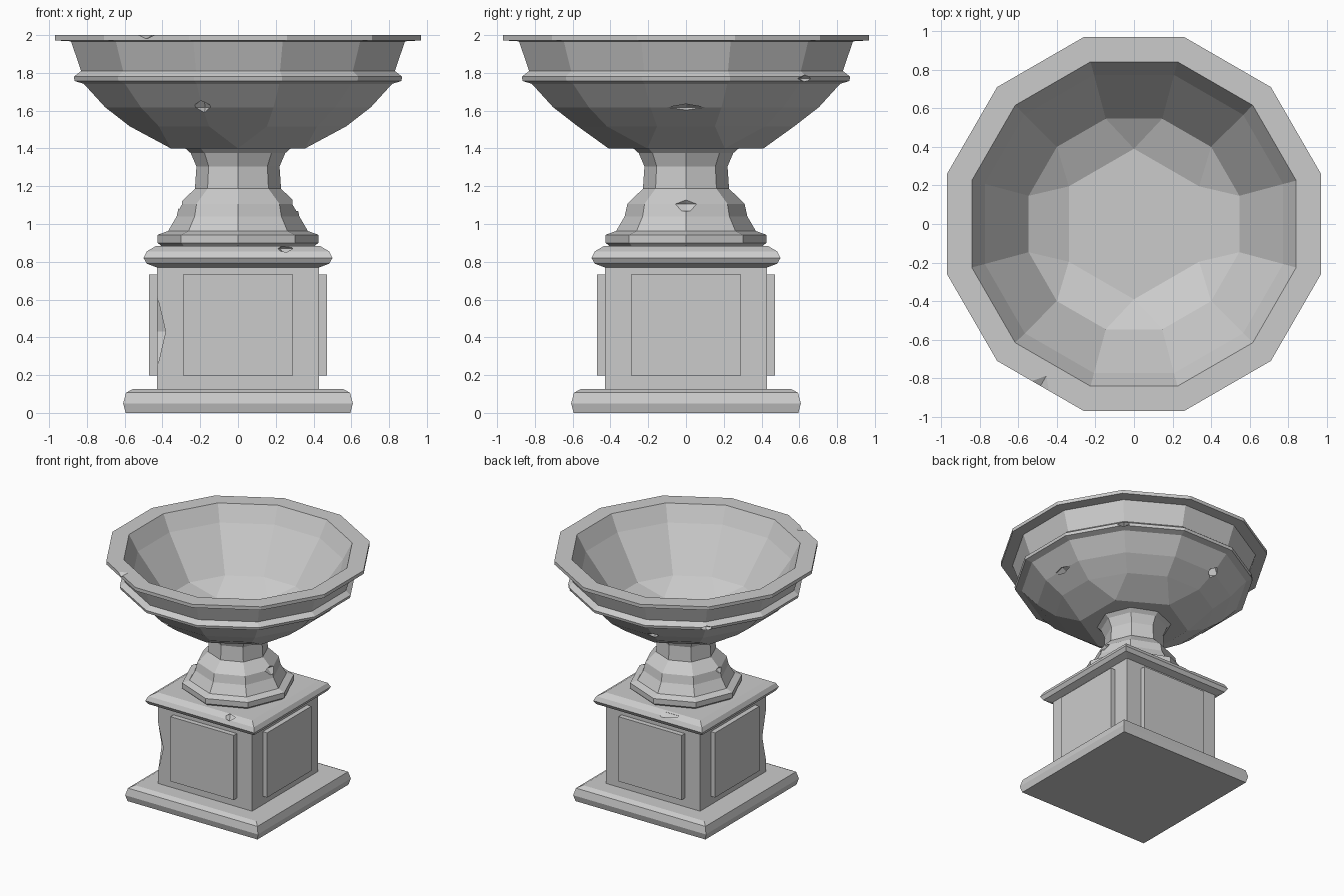
import bpy, bmesh
from math import pi, sin, cos, radians, sqrt

old = bpy.data.objects.get("Cube")
if old:
    bpy.data.objects.remove(old)

stone = bpy.data.materials.new("grey stone")
stone.use_nodes = True
GREY = (0.6, 0.6, 0.6, 1)
stone.diffuse_color = GREY
bsdf = stone.node_tree.nodes["Principled BSDF"]
bsdf.inputs["Base Color"].default_value = GREY
bsdf.inputs["Roughness"].default_value = 0.8


def finish(name, bm):
    bmesh.ops.remove_doubles(bm, verts=bm.verts, dist=0.0005)
    bmesh.ops.recalc_face_normals(bm, faces=bm.faces)
    mesh = bpy.data.meshes.new(name)
    bm.to_mesh(mesh)
    bm.free()
    mesh.materials.append(stone)
    obj = bpy.data.objects.new(name, mesh)
    bpy.context.collection.objects.link(obj)
    return obj


def lathe(name, profile, sides, turn, paired=()):
    """Faceted turned solid; rings listed in paired have half as many sides."""
    bm = bmesh.new()
    rings = []
    for i, (r, z) in enumerate(profile):
        ring = []
        for k in range(sides):
            step = 2 * (k // 2) + 0.5 if i in paired else k
            a = turn + step * 2 * pi / sides
            ring.append(bm.verts.new((r * cos(a), r * sin(a), z)))
        rings.append(ring)
    for low, high in zip(rings, rings[1:]):
        for k in range(sides):
            j = (k + 1) % sides
            bm.faces.new((low[k], low[j], high[j], high[k]))
    bm.faces.new(rings[0][::-1])
    bm.faces.new(rings[-1])
    return finish(name, bm)


def square(name, profile):
    """Square moulding from half-widths and heights."""
    return lathe(name, [(w * sqrt(2), z) for w, z in profile], 4, pi / 4)


def chip(obj, radius, angle, z, depth, width, height):
    """Knock a small diamond-shaped nick out of a part."""
    a = radians(angle)
    bm = bmesh.new()
    ring = [bm.verts.new((sx, sy, 0)) for sx, sy in
            ((depth, 0), (0, width), (-depth, 0), (0, -width))]
    for tip_z in (height, -height):
        tip = bm.verts.new((0, 0, tip_z))
        for k in range(4):
            bm.faces.new((ring[k], ring[(k + 1) % 4], tip))
    cutter = finish("chip_cutter", bm)
    cutter.location = (radius * cos(a), radius * sin(a), z)
    cutter.rotation_euler.z = a
    cutter.hide_render = True
    mod = obj.modifiers.new("chip", 'BOOLEAN')
    mod.operation = 'DIFFERENCE'
    mod.solver = 'EXACT'
    mod.object = cutter
    bpy.context.view_layer.update()
    bpy.context.view_layer.objects.active = obj
    bpy.ops.object.modifier_apply(modifier=mod.name)
    bpy.data.objects.remove(cutter)


# Square pedestal
square("base_slab", [(.595, 0), (.608, .05), (.593, .107), (.555, .127)])
body = square("pedestal_body", [(.43, .12), (.43, .78)])
cap = square("pedestal_cap", [(.43, .77), (.483, .79), (.5, .82), (.483, .855), (.435, .883)])

# Raised panels on all four sides
for i, side in enumerate(("front", "left", "back", "right")):
    bm = bmesh.new()
    bmesh.ops.create_cube(bm, size=1)
    for v in bm.verts:
        v.co = (v.co.x * .58, -.445 + v.co.y * .05, .465 + v.co.z * .535)
    panel = finish(side + "_panel", bm)
    panel.rotation_euler.z = i * pi / 2

# Octagonal stem with spreading foot
stem = lathe("stem", [(.39, .87), (.425, .9), (.425, .943), (.37, .963), (.325, 1.04),
                      (.31, 1.107), (.228, 1.187), (.22, 1.305), (.25, 1.375), (.29, 1.41)], 8, 0)

# Twelve-sided hollow bowl, outside then inside; both floors are hexagons
bowl = lathe("bowl", [(.41, 1.4), (.593, 1.517), (.728, 1.618), (.845, 1.742), (.895, 1.757),
                      (.9, 1.78), (.86, 1.81), (.915, 1.967), (1.003, 1.972), (1.003, 2.0),
                      (.87, 2.0), (.8, 1.87), (.565, 1.54), (.39, 1.45)],
             12, pi / 12, paired=(0, 13))

# Weathered nicks
chip(body, .608, 225, .43, .066, .066, .2)
chip(cap, .53, -62, .87, .06, .05, .03)
chip(cap, .5, 106, .87, .04, .14, .03)
chip(stem, .31, 0, 1.105, .04, .13, .045)
chip(stem, .31, 180, 1.105, .025, .08, .03)
chip(bowl, .703, 0, 1.618, .05, .1, .025)
chip(bowl, .728, 105, 1.618, .06, .05, .08)
chip(bowl, .728, 255, 1.618, .06, .05, .08)
chip(bowl, .9, 45, 1.77, .05, .07, .025)
chip(bowl, .9, 135, 1.77, .05, .07, .025)
chip(bowl, .968, 240, 2.0, .06, .05, .02)
